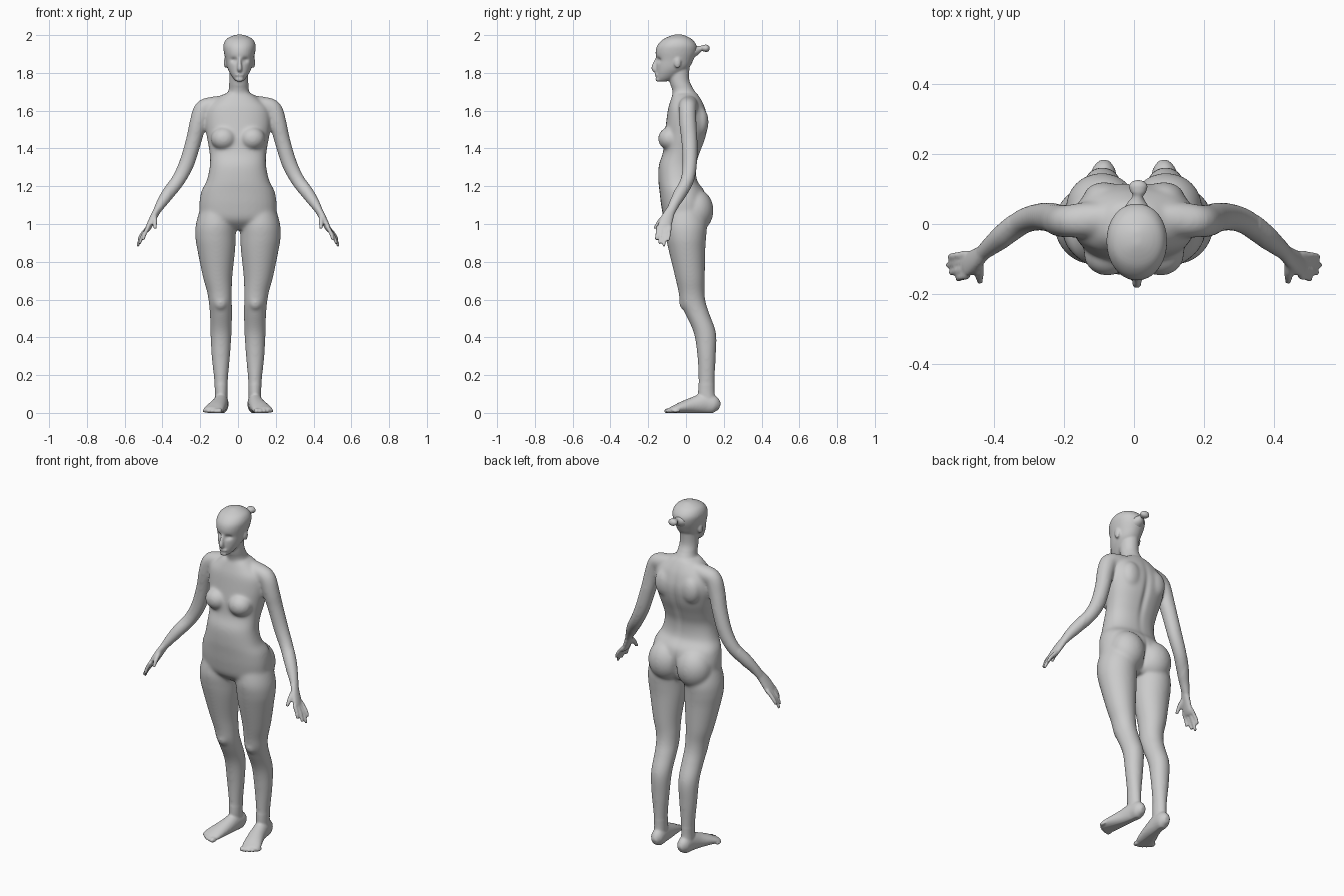
import bpy, bmesh, math
from mathutils import Vector, Matrix

bm = bmesh.new()


def spline(rows, n=5):
    """Smoothly resample rows of numbers (Catmull-Rom)."""
    out = []
    for i in range(len(rows) - 1):
        p0, p1 = rows[max(i - 1, 0)], rows[i]
        p2, p3 = rows[i + 1], rows[min(i + 2, len(rows) - 1)]
        for k in range(n):
            t = k / n
            out.append([0.5 * (2 * b + (c - a) * t + (2 * a - 5 * b + 4 * c - d) * t * t
                               + (3 * b - a - 3 * c + d) * t ** 3)
                        for a, b, c, d in zip(p0, p1, p2, p3)])
    out.append(list(rows[-1]))
    return out


def loft(rows, side=1, flat=False, power=2.0, seg=32):
    """Closed tube through rows of (x, y, z, half width, half depth)."""
    rows = spline(rows)
    rings = []
    for i, (x, y, z, a, b) in enumerate(rows):
        c = Vector((x, y, z))
        u, v = Vector((1, 0, 0)), Vector((0, 1, 0))
        if not flat:
            t = (Vector(rows[min(i + 1, len(rows) - 1)][:3]) - Vector(rows[max(i - 1, 0)][:3])).normalized()
            u = (u - t * u.dot(t)).normalized()
            v = t.cross(u)
        ring = []
        for k in range(seg):
            ang = 2 * math.pi * k / seg
            co, si = math.cos(ang), math.sin(ang)
            p = c + u * (max(a, .002) * math.copysign(abs(co) ** (2 / power), co)) \
                  + v * (max(b, .002) * math.copysign(abs(si) ** (2 / power), si))
            ring.append(bm.verts.new((p.x * side, p.y, p.z)))
        rings.append(ring)
    faces = [bm.faces.new(rings[0]), bm.faces.new(rings[-1])]
    for r, s in zip(rings, rings[1:]):
        for k in range(seg):
            j = (k + 1) % seg
            faces.append(bm.faces.new((r[k], r[j], s[j], s[k])))
    bmesh.ops.recalc_face_normals(bm, faces=faces)


def profile(rows, side=1, x=0.0, power=2.0):
    """Horizontal sections given as (z, front y, back y, half width[, centre x])."""
    loft([(r[4] if len(r) > 4 else x, (r[1] + r[2]) / 2, r[0], r[3], (r[2] - r[1]) / 2)
          for r in rows], side, True, power)


def blob(c, r, side=1):
    m = Matrix.Translation((c[0] * side, c[1], c[2])) @ Matrix.Diagonal((*r, 1))
    bmesh.ops.create_uvsphere(bm, u_segments=24, v_segments=16, radius=1, matrix=m)


# torso
profile([(.97, -.06, .06, .11), (1.02, -.112, .09, .19), (1.09, -.13, .11, .205),
         (1.17, -.14, .10, .195), (1.23, -.146, .06, .166), (1.31, -.144, .055, .149),
         (1.38, -.122, .075, .151), (1.46, -.115, .105, .165), (1.54, -.105, .117, .176),
         (1.61, -.095, .103, .165), (1.655, -.082, .083, .12), (1.69, -.07, .06, .075)], power=2.3)
# neck
profile([(1.60, -.06, .09, .09), (1.66, -.07, .075, .075), (1.70, -.072, .05, .056),
         (1.76, -.088, .018, .05), (1.84, -.10, .02, .05)], x=.004)
# head
HX = .008
profile([(1.755, -.148, -.10, .018), (1.772, -.156, -.06, .034), (1.80, -.157, -.02, .052),
         (1.83, -.158, .018, .065), (1.87, -.157, .04, .074), (1.91, -.161, .056, .083),
         (1.945, -.152, .056, .086), (1.975, -.125, .035, .073), (1.993, -.09, .005, .045),
         (2.003, -.06, -.02, .012)], x=HX, power=2.1)
# nose, lips and chin
loft([(HX, -.152, 1.88, .008, .008), (HX, -.164, 1.85, .010, .012), (HX, -.170, 1.822, .014, .013),
      (HX, -.160, 1.808, .010, .008)])
blob((HX, -.154, 1.790), (.024, .011, .010))
blob((HX, -.148, 1.766), (.022, .014, .014))

for s in (1, -1):
    blob((.074 + HX * s, -.045, 1.855), (.009, .018, .030), s)     # ear
    blob((.076, -.085, 1.452), (.068, .063, .062), s)              # bust
    blob((.092, .050, 1.072), (.102, .096, .115), s)               # buttock
    blob((.092, -.005, .585), (.036, .032, .042), s)               # kneecap
    blob((.085, .075, 1.54), (.06, .045, .08), s)                  # shoulder blade
    # leg
    profile([(1.10, -.10, .09, .09, .105), (1.0, -.115, .11, .106, .117), (.93, -.107, .107, .107, .119),
             (.86, -.092, .102, .100, .115), (.72, -.058, .10, .078, .108), (.64, -.04, .098, .066, .098),
             (.58, -.03, .106, .061, .093), (.52, -.002, .126, .059, .090), (.42, .042, .160, .056, .090),
             (.30, .060, .158, .049, .091), (.18, .066, .152, .037, .090), (.10, .064, .152, .033, .089),
             (.04, .07, .165, .034, .09)], s)
    # foot and toes
    loft([(.084, .178, .032, .015, .018), (.086, .15, .042, .035, .046), (.09, .10, .050, .038, .054),
          (.10, .04, .040, .043, .044), (.117, -.02, .028, .050, .032), (.130, -.06, .018, .053, .022),
          (.136, -.085, .012, .045, .016)], s)
    for i in range(5):
        r = .015 - .0015 * i
        blob((.098 + .020 * i, -.094 + .0025 * i * i, .010), (r, .022, r), s)
    # arm
    loft([(.07, .01, 1.635, .045, .05), (.14, .012, 1.628, .045, .05), (.185, .008, 1.605, .050, .047),
          (.212, .010, 1.53, .046, .046), (.235, .018, 1.44, .042, .043), (.272, .02, 1.32, .041, .039),
          (.318, .006, 1.23, .037, .036), (.370, -.032, 1.16, .034, .034), (.405, -.06, 1.11, .027, .028),
          (.432, -.082, 1.065, .019, .025)], s)
    # palm
    loft([(.425, -.078, 1.078, .019, .024), (.45, -.10, 1.03, .018, .033), (.474, -.115, .982, .015, .037),
          (.484, -.118, .962, .010, .030)], s)
    # fingers and thumb
    for i, tip in enumerate([(.502, -.157, .915), (.522, -.140, .896), (.533, -.118, .882), (.528, -.094, .912)]):
        base = Vector((.474, -.146 + .020 * i, .985))
        mid = base.lerp(Vector(tip), .55) + Vector((.005, 0, 0))
        loft([(*base, .011, .012), (*mid, .0105, .0105), (*tip, .008, .008)], s, seg=12)
    loft([(.442, -.10, 1.045, .014, .018), (.440, -.138, 1.015, .013, .013), (.440, -.166, .975, .009, .009)],
         s, seg=12)

mesh = bpy.data.meshes.new("body")
bm.to_mesh(mesh)
bm.free()
body = bpy.data.objects.new("body", mesh)
bpy.context.collection.objects.link(body)
bpy.context.view_layer.objects.active = body
body.select_set(True)

# fuse all parts into one skin
rm = body.modifiers.new("fuse", 'REMESH')
rm.mode = 'VOXEL'
rm.voxel_size = .006
bpy.ops.object.modifier_apply(modifier="fuse")

# soften joins (large forms more than face, hands and feet), then press in the hollows
bm = bmesh.new()
bm.from_mesh(mesh)
soft = [v for v in bm.verts if abs(v.co.x) < .36 and .15 < v.co.z < 1.73]
for verts, count in ((soft, 14), (list(bm.verts), 2)):
    for _ in range(count):
        bmesh.ops.smooth_vert(bm, verts=verts, factor=.5, use_axis_x=True, use_axis_y=True, use_axis_z=True)


def dent(c, r, dy):
    for v in bm.verts:
        q = sum(((v.co[k] - c[k]) / r[k]) ** 2 for k in range(3))
        if q < 6:
            v.co.y += dy * math.exp(-q)


for s in (1, -1):
    dent((HX + .031 * s, -.15, 1.868), (.018, .04, .013), .013)    # eye socket
dent((0, .10, 1.42), (.018, .06, .16), -.010)                      # spine
dent((0, .13, 1.05), (.014, .06, .07), -.018)                      # cleft
for v in bm.verts:
    v.co.z = max(v.co.z, 0)
bm.to_mesh(mesh)
bm.free()
mesh.polygons.foreach_set("use_smooth", [True] * len(mesh.polygons))

# hair bun
bm = bmesh.new()
loft([(HX, .03, 1.915, .045, .038), (.009, .055, 1.920, .030, .026), (.011, .078, 1.929, .015, .014),
      (.012, .092, 1.931, .022, .017), (.012, .108, 1.930, .026, .019), (.012, .120, 1.930, .018, .014),
      (.012, .125, 1.930, .004, .003)])
bun_mesh = bpy.data.meshes.new("hair_bun")
bm.to_mesh(bun_mesh)
bm.free()
bun_mesh.polygons.foreach_set("use_smooth", [True] * len(bun_mesh.polygons))
bpy.context.collection.objects.link(bpy.data.objects.new("hair_bun", bun_mesh))
